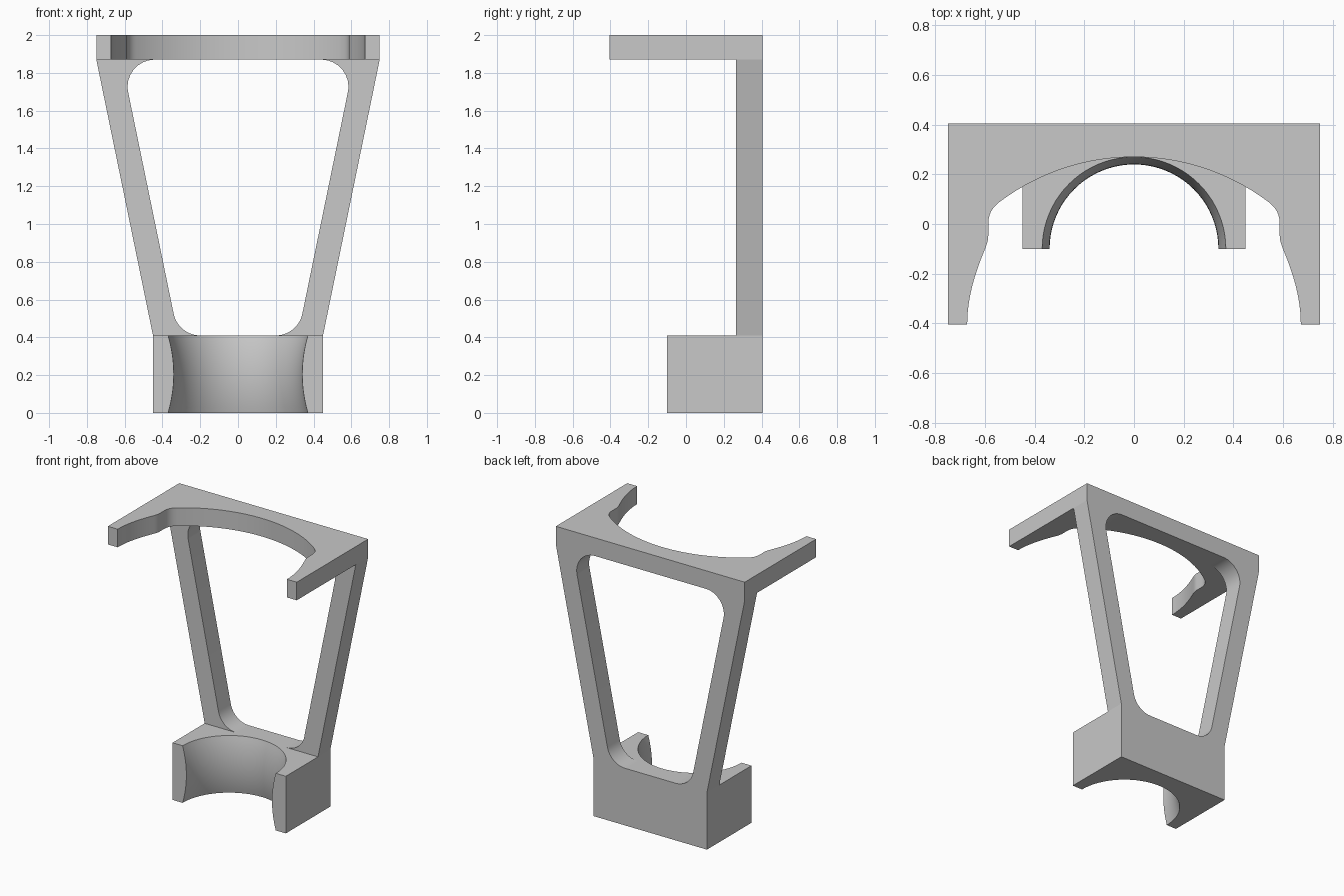
import bpy
import bmesh
import math
from mathutils import Vector
from mathutils.geometry import interpolate_bezier

cube = bpy.data.objects.get("Cube")
if cube:
    bpy.data.objects.remove(cube, do_unlink=True)

GREY = (0.578, 0.578, 0.578, 1)
grey = bpy.data.materials.new("plain grey")
grey.use_nodes = True
grey.diffuse_color = GREY
grey.node_tree.nodes["Principled BSDF"].inputs["Base Color"].default_value = GREY

HEIGHT, PLATE_Z, BASE_Z = 2.0, 1.87, 0.41
BACK, LEG_FRONT = 0.405, 0.265
TOP_X, BASE_X = 0.75, 0.45


def loft(name, layers):
    """Solid through matching closed loops, capped at both ends."""
    bm = bmesh.new()
    rings = [[bm.verts.new(p) for p in layer] for layer in layers]
    for low, high in zip(rings, rings[1:]):
        for i in range(len(low)):
            j = (i + 1) % len(low)
            bm.faces.new((low[i], low[j], high[j], high[i]))
    bm.faces.new(rings[0])
    bm.faces.new(rings[-1])
    bmesh.ops.recalc_face_normals(bm, faces=bm.faces)
    mesh = bpy.data.meshes.new(name)
    bm.to_mesh(mesh)
    bm.free()
    mesh.materials.append(grey)
    obj = bpy.data.objects.new(name, mesh)
    bpy.context.collection.objects.link(obj)
    bpy.ops.object.select_all(action='DESELECT')
    obj.select_set(True)
    bpy.context.view_layer.objects.active = obj
    bpy.ops.object.shade_smooth_by_angle(angle=math.radians(30))


def bezier(a, b, c, d, n=10):
    return [tuple(p) for p in interpolate_bezier(Vector(a), Vector(b), Vector(c), Vector(d), n)]


def fillet(corner, before, after, radius, n=10):
    """Circular arc rounding a corner between two directions."""
    c = Vector(corner)
    u, v = (Vector(before) - c).normalized(), (Vector(after) - c).normalized()
    half = u.angle(v) / 2
    centre = c + (u + v).normalized() * (radius / math.sin(half))
    reach = radius / math.tan(half)
    start, end = c + u * reach - centre, c + v * reach - centre
    # Blended directions are pushed back out to the arc radius
    return [centre + start.lerp(end, i / n).normalized() * radius for i in range(n + 1)]


# Top plate with a wide arched cutout and two forward arms
R = 0.9
arch = [(0.54 * i / 16, 0.27 - R + math.sqrt(R * R - (0.54 * i / 16) ** 2)) for i in range(16)]
side = arch + bezier((0.54, 0.09), (0.572, 0.066), (0.587, 0.04), (0.587, 0))
side += bezier((0.587, -0.045), (0.587, -0.065), (0.592, -0.08), (0.6, -0.1), 6)[:-1]
side += bezier((0.6, -0.1), (0.637, -0.19), (0.672, -0.29), (0.672, -0.405), 14)
side += [(TOP_X, -0.405), (TOP_X, BACK)]
outline = side + [(-x, y) for x, y in reversed(side[1:])]
loft("top_plate", [[(x, y, z) for x, y in outline] for z in (PLATE_Z, HEIGHT)])

# Slanted legs, rounded into the plate and the base
low, high = (0.317, BASE_Z), (0.617, PLATE_Z)
leg = [(BASE_X, BASE_Z), (TOP_X, PLATE_Z)]
leg += fillet(high, (0, PLATE_Z), low, 0.143) + fillet(low, high, (0, BASE_Z), 0.143)
for name, s in (("left_leg", 1), ("right_leg", -1)):
    loft(name, [[(s * x, y, z) for x, z in leg] for y in (LEG_FRONT, BACK)])

# Base block with a half-round channel that narrows at mid height
BASE_FRONT, STEPS, ROWS = -0.1, 40, 14
layers = []
for k in range(ROWS + 1):
    t = 2 * k / ROWS - 1
    r = 0.34 + 0.03 * t * t
    z = BASE_Z * k / ROWS
    ring = [(r * math.cos(math.pi * i / STEPS), BASE_FRONT + r * math.sin(math.pi * i / STEPS), z)
            for i in range(STEPS + 1)]
    ring += [(-BASE_X, BASE_FRONT, z), (-BASE_X, BACK, z), (BASE_X, BACK, z), (BASE_X, BASE_FRONT, z)]
    layers.append(ring)
loft("base_block", layers)
